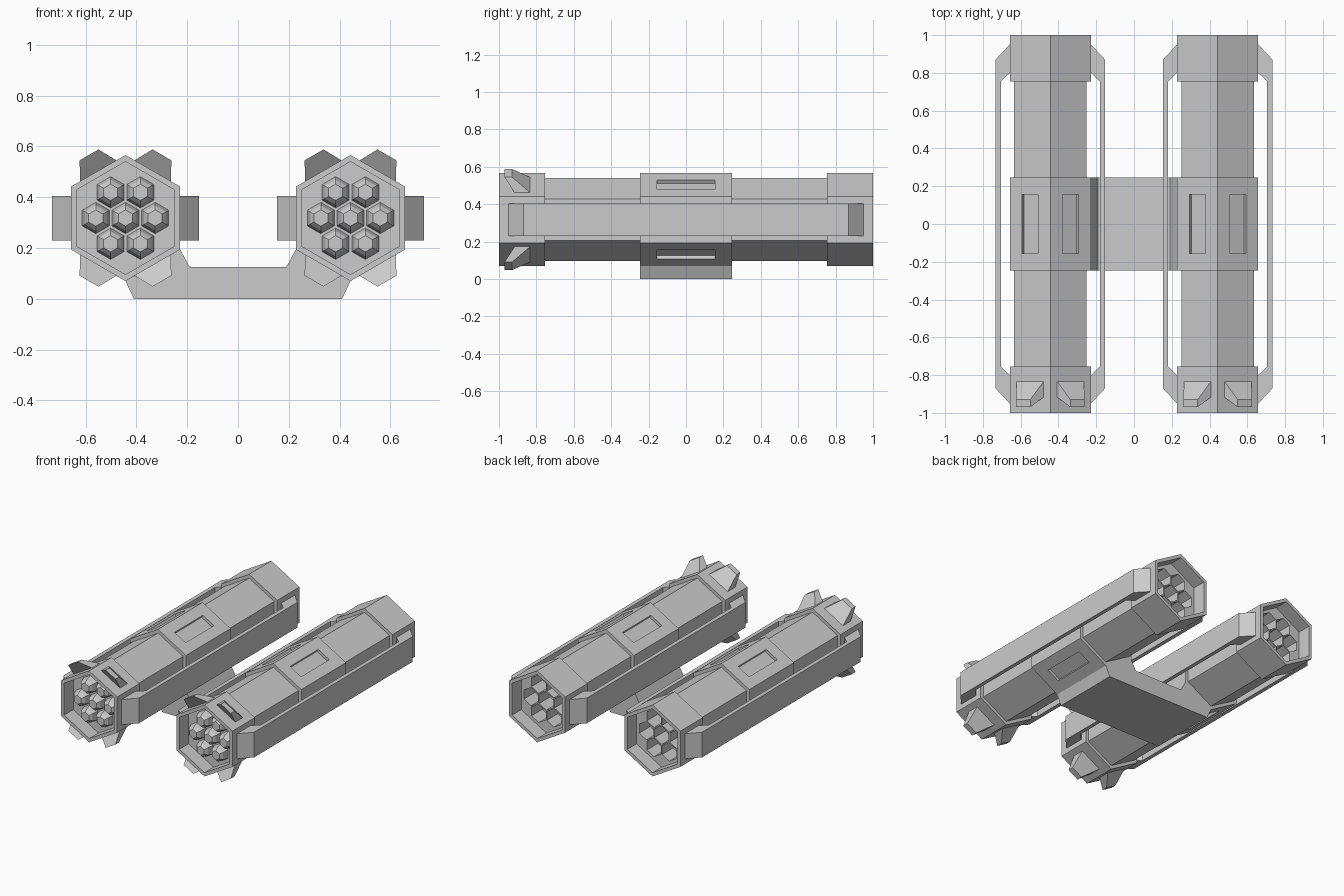
import bpy, bmesh
from math import cos, sin, pi, radians
from mathutils import Vector

if "Cube" in bpy.data.objects:
    bpy.data.objects.remove(bpy.data.objects["Cube"])

CX, CZ = 0.443, 0.318          # pod axis
R_COLLAR, R_BODY = 0.248, 0.222
APOTHEM = R_COLLAR * cos(pi / 6)


def finish(name, bm):
    bmesh.ops.recalc_face_normals(bm, faces=bm.faces[:])
    mesh = bpy.data.meshes.new(name)
    bm.to_mesh(mesh)
    bm.free()
    ob = bpy.data.objects.new(name, mesh)
    bpy.context.collection.objects.link(ob)
    return ob


def hex_lathe(bm, cx, cz, profile):
    """Sweep (radius, y) points round a six-sided axis along y; open ends are capped."""
    rings = [[bm.verts.new((cx + r * cos(radians(30 + 60 * k)), y,
                            cz + r * sin(radians(30 + 60 * k)))) for k in range(6)]
             for r, y in profile]
    for a, b in zip(rings, rings[1:]):
        for k in range(6):
            j = (k + 1) % 6
            bm.faces.new((a[k], a[j], b[j], b[k]))
    bm.faces.new(rings[0])
    bm.faces.new(rings[-1])


def extrude(name, points, vec):
    bm = bmesh.new()
    face = bm.faces.new([bm.verts.new(p) for p in points])
    top = bmesh.ops.extrude_face_region(bm, geom=[face])["geom"]
    bmesh.ops.translate(bm, vec=vec, verts=[v for v in top if isinstance(v, bmesh.types.BMVert)])
    return finish(name, bm)


def hull(bm, points):
    verts = [bm.verts.new(p) for p in points]
    bmesh.ops.convex_hull(bm, input=verts)


def on_face(cx, deg, tangent, y, height):
    """Point on a pod side: along the face, along y, and out from the pod axis."""
    a = radians(deg)
    return Vector((cx + height * cos(a) - tangent * sin(a), y,
                   CZ + height * sin(a) + tangent * cos(a)))


def block(bm, cx, deg, low, high):
    """Tapered block on a pod side; low/high = (half width, y0, y1, height)."""
    hull(bm, [on_face(cx, deg, s * w, y, h) for w, y0, y1, h in (low, high)
              for s in (-1, 1) for y in (y0, y1)])


def cut(ob, cutter):
    mod = ob.modifiers.new("cut", 'BOOLEAN')
    mod.operation, mod.object, mod.solver = 'DIFFERENCE', cutter, 'EXACT'
    bpy.context.view_layer.objects.active = ob
    bpy.ops.object.modifier_apply(modifier=mod.name)
    bpy.data.objects.remove(cutter)


for side, label in ((-1, "left"), (1, "right")):
    cx = side * CX
    cells = [(cx, CZ)] + [(cx + 0.117 * cos(k * pi / 3), CZ + 0.117 * sin(k * pi / 3))
                          for k in range(6)]

    # pod housing: recessed ends, three raised collars
    half = [(R_BODY, 0.9), (R_BODY, 1.0), (R_COLLAR, 1.0), (R_COLLAR, 0.755),
            (R_BODY, 0.755), (R_BODY, 0.245), (R_COLLAR, 0.245)]
    bm = bmesh.new()
    hex_lathe(bm, cx, CZ, [(r, -y) for r, y in half] + half[::-1])
    housing = finish(label + "_pod_housing", bm)

    # open rear cells
    bm = bmesh.new()
    for x, z in cells:
        hex_lathe(bm, x, z, [(0.063, 0.78), (0.063, 0.95)])
    cut(housing, finish(label + "_cell_cutter", bm))

    # shallow slots in the middle collar (the bracket covers the lower inner side)
    bm = bmesh.new()
    for deg in (60, 120, 300 if side > 0 else 240):
        block(bm, cx, deg, (0.049, -0.155, 0.155, APOTHEM - 0.02),
              (0.049, -0.155, 0.155, APOTHEM + 0.02))
    cut(housing, finish(label + "_slot_cutter", bm))

    # warheads in the front recess
    bm = bmesh.new()
    for x, z in cells:
        hex_lathe(bm, x, z, [(0.063, -0.895), (0.050, -0.94), (0.032, -0.96)])
    finish(label + "_warheads", bm)

    # forward-leaning fins on the front collar
    bm = bmesh.new()
    for deg in (60, 120, 240, 300):
        block(bm, cx, deg, (0.084, -0.915, -0.83, APOTHEM - 0.003),
              (0.043, -0.97, -0.93, 0.287))
    finish(label + "_fins", bm)

    # side rails standing off both flanks
    outline = [(0.194, 0.95), (0.215, 0.95), (0.29, 0.87), (0.29, -0.87), (0.215, -0.95),
               (0.194, -0.95), (0.194, -0.80), (0.215, -0.80), (0.262, -0.755),
               (0.262, 0.755), (0.215, 0.80), (0.194, 0.80)]
    for d, where in ((-1, "_left_rail"), (1, "_right_rail")):
        extrude(label + where, [(cx + d * u, y, 0.23) for u, y in outline], (0, 0, 0.175))

# bracket joining the two pods
right = [(0.41, 0.0), (CX, 0.07), (0.228, 0.194), (0.19, 0.125)]
profile = right + [(-x, z) for x, z in right[::-1]]
extrude("bracket", [(x, -0.245, z) for x, z in profile], (0, 0.49, 0))
